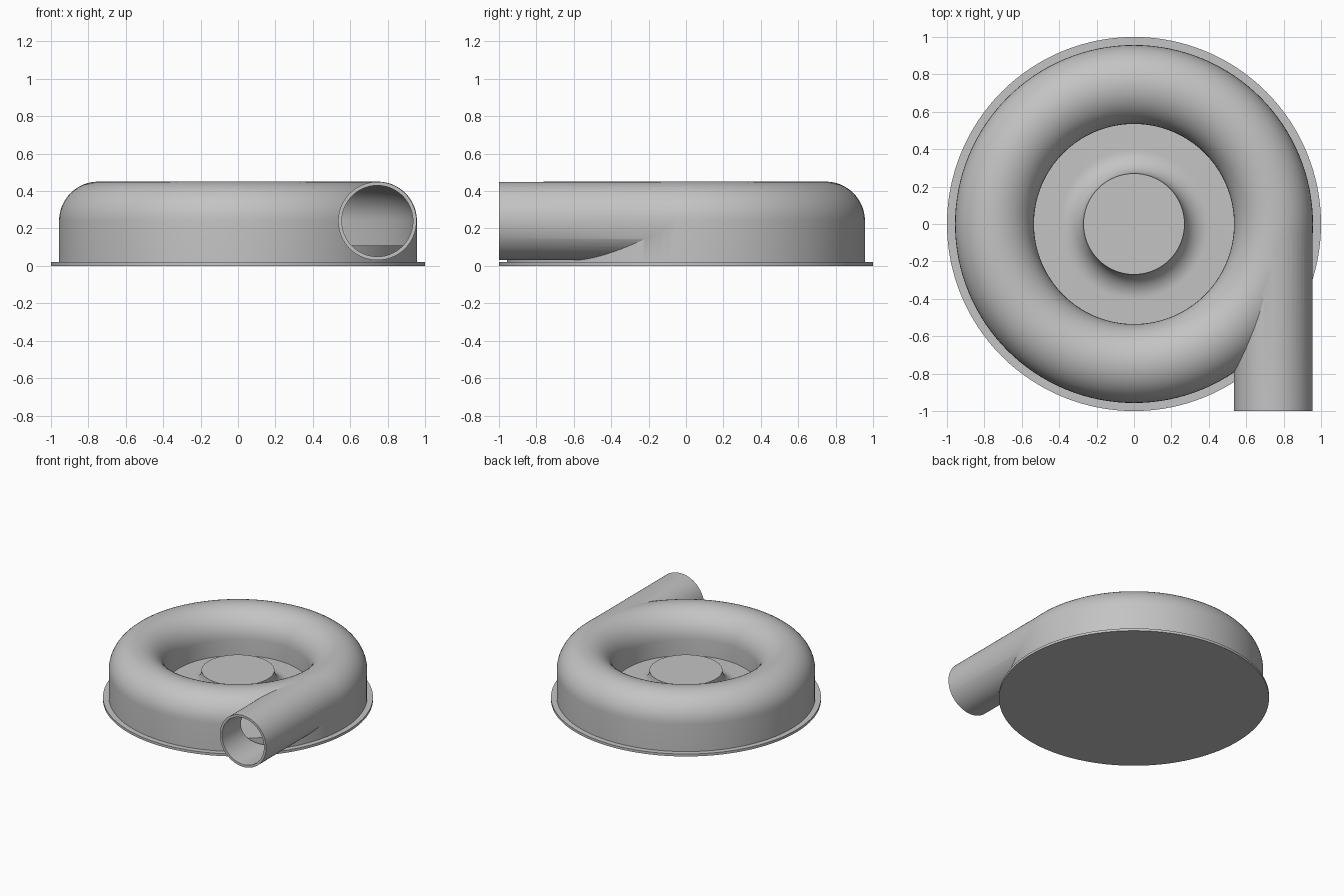
import bpy, bmesh
from math import pi, sin, cos, radians

if "Cube" in bpy.data.objects:
    bpy.data.objects.remove(bpy.data.objects["Cube"], do_unlink=True)

grey = bpy.data.materials.new("light_grey")
grey.use_nodes = True
colour = (0.55, 0.55, 0.55, 1)
grey.diffuse_color = colour
grey.node_tree.nodes["Principled BSDF"].inputs["Base Color"].default_value = colour

RING, TUBE, WALL, MID, FLOOR = 0.746, 0.211, 0.018, 0.24, 0.11


def finish(name, bm):
    bmesh.ops.recalc_face_normals(bm, faces=bm.faces)
    mesh = bpy.data.meshes.new(name)
    bm.to_mesh(mesh)
    bm.free()
    mesh.materials.append(grey)
    ob = bpy.data.objects.new(name, mesh)
    bpy.context.collection.objects.link(ob)
    return ob


def lathe(name, profile, steps=128):
    """Revolve an (r, z) profile that starts and ends on the axis."""
    bm = bmesh.new()
    verts = [bm.verts.new((r, 0, z)) for r, z in profile]
    edges = [bm.edges.new(pair) for pair in zip(verts, verts[1:])]
    bmesh.ops.spin(bm, geom=verts + edges, cent=(0, 0, 0), axis=(0, 0, 1),
                   angle=2 * pi, steps=steps, use_merge=True)
    bmesh.ops.remove_doubles(bm, verts=bm.verts, dist=1e-5)
    return finish(name, bm)


def tube(name, radius, y0, y1):
    """Solid cylinder along y through the outlet axis."""
    bm = bmesh.new()
    bmesh.ops.create_cone(bm, cap_ends=True, segments=96, radius1=radius,
                          radius2=radius, depth=y1 - y0)
    for v in bm.verts:
        x, y, z = v.co
        v.co = (x + RING - 0.001, z + (y0 + y1) / 2, y + MID)
    return finish(name, bm)


def arc(cx, cz, radius, start, end, n=24):
    angles = [radians(start + (end - start) * i / n) for i in range(n + 1)]
    return [(cx + radius * cos(a), cz + radius * sin(a)) for a in angles]


def boolean(target, cutter, operation):
    mod = target.modifiers.new(operation.lower(), "BOOLEAN")
    mod.operation, mod.object, mod.solver = operation, cutter, "EXACT"
    bpy.context.view_layer.objects.active = target
    bpy.ops.object.modifier_apply(modifier=mod.name)
    bpy.data.objects.remove(cutter, do_unlink=True)


# Volute housing: rounded ring with a straight outer wall
outer, inner = RING + TUBE, RING - TUBE
housing = lathe("volute_housing",
                [(0, 0.015), (outer, 0.015)] + arc(RING, MID, TUBE, 0, 180)
                + [(inner, 0.06), (0, 0.06)])
boolean(housing, tube("outlet_pipe", TUBE - 0.0015, -1, 0), "UNION")

# Hollow the housing and the outlet
cavity = lathe("cavity_cutter",
               [(0, -0.1), (outer - WALL, -0.1)]
               + arc(RING, MID, TUBE - WALL, 0, 180)
               + [(inner + WALL, FLOOR - 0.005), (0, FLOOR - 0.005)])
boolean(housing, cavity, "DIFFERENCE")
boolean(housing, tube("outlet_cutter", TUBE - WALL - 0.003, -1.1, 0), "DIFFERENCE")

# Base flange
flange = lathe("base_flange", [(0, 0), (1, 0), (1, 0.02), (0, 0.02)])

# Raised floor with a hub that flares into it
hub = lathe("floor_and_hub",
            [(0, 0.018), (0.92, 0.018), (0.92, FLOOR)]
            + arc(0.4, MID, MID - FLOOR, 270, 180, 16) + [(0, MID)])

for ob in (housing, flange, hub):
    bpy.ops.object.select_all(action="DESELECT")
    ob.select_set(True)
    bpy.context.view_layer.objects.active = ob
    bpy.ops.object.shade_smooth_by_angle(angle=radians(30))
